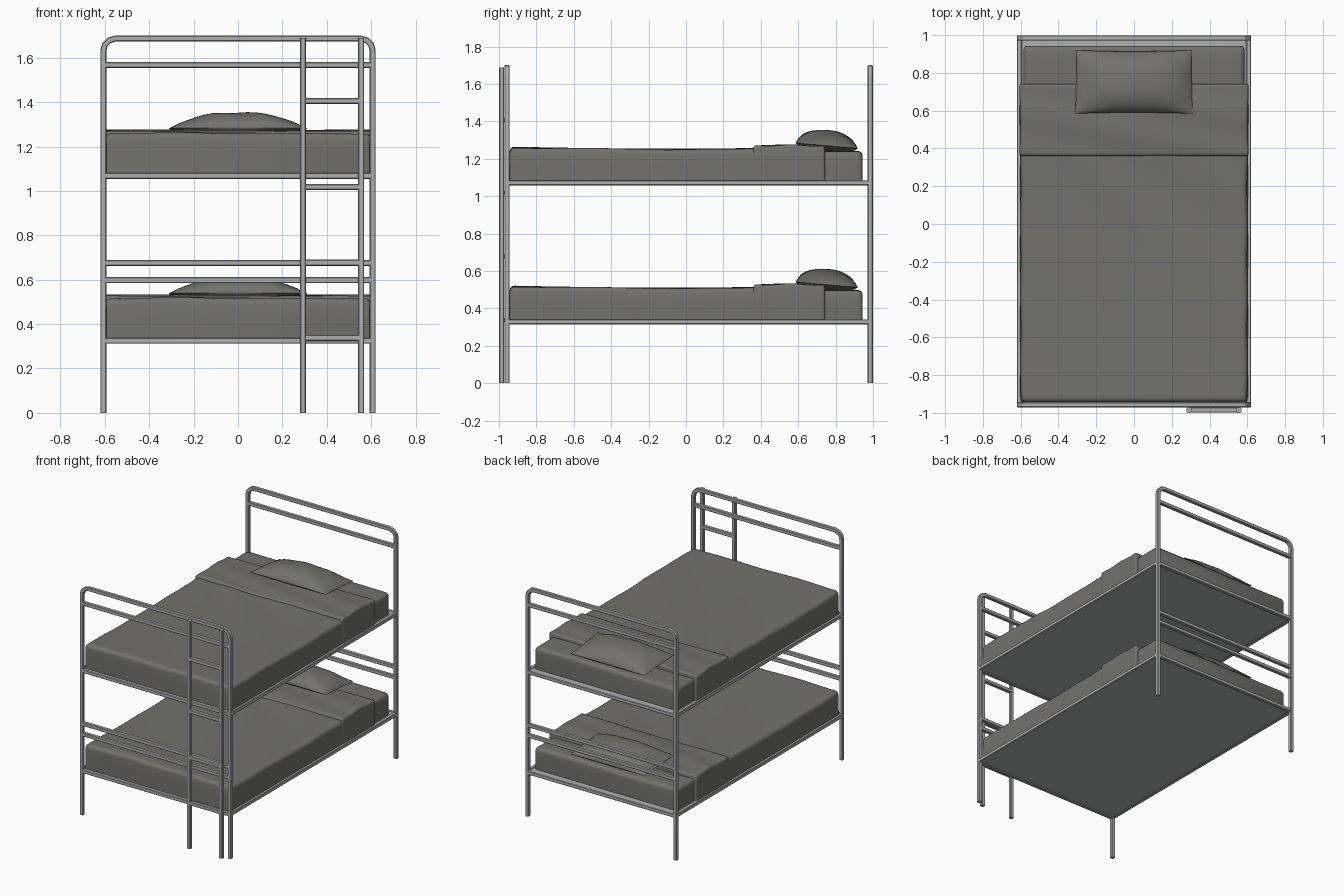
import bpy, bmesh, math
from mathutils import Vector

if "Cube" in bpy.data.objects:
    bpy.data.objects.remove(bpy.data.objects["Cube"])


def material(name, rgb):
    m = bpy.data.materials.new(name)
    m.diffuse_color = (*rgb, 1)
    m.use_nodes = True
    m.node_tree.nodes["Principled BSDF"].inputs["Base Color"].default_value = m.diffuse_color
    return m


METAL = material("light grey metal", (0.43, 0.43, 0.43))
CLOTH = material("warm grey bedding", (0.168, 0.166, 0.153))
BASE = material("grey base panel", (0.42, 0.44, 0.43))
R = 0.0135          # half width of the square tube
DROP = 0.743        # height between the two bunks
FRONT, BACK, SIDE = -0.957, 0.985, 0.607


def finish(ob, mat, angle=40):
    ob.data.materials.append(mat)
    bpy.ops.object.select_all(action='DESELECT')
    ob.select_set(True)
    bpy.context.view_layer.objects.active = ob
    bpy.ops.object.shade_smooth_by_angle(angle=math.radians(angle))


def mesh_object(name, bm, mat, angle=40):
    bmesh.ops.recalc_face_normals(bm, faces=bm.faces)
    me = bpy.data.meshes.new(name)
    bm.to_mesh(me)
    bm.free()
    ob = bpy.data.objects.new(name, me)
    bpy.context.collection.objects.link(ob)
    finish(ob, mat, angle)


def tube(name, pts):
    """Square tube with chamfered corners swept along a planar path."""
    pts = [Vector(p) for p in pts]
    dirs = [(b - a).normalized() for a, b in zip(pts, pts[1:])]
    side = Vector((0, 1, 0)) if abs(dirs[0].y) < 0.5 else Vector((1, 0, 0))
    c = R * 0.72
    prof = [(R, c), (c, R), (-c, R), (-R, c), (-R, -c), (-c, -R), (c, -R), (R, -c)]
    bm = bmesh.new()
    rings = []
    for i, p in enumerate(pts):
        a, b = dirs[max(i - 1, 0)], dirs[min(i, len(dirs) - 1)]
        t = (a + b).normalized()
        n = t.cross(side) / t.dot(a)
        rings.append([bm.verts.new(p + side * u + n * v) for u, v in prof])
    for a, b in zip(rings, rings[1:]):
        for i in range(8):
            j = (i + 1) % 8
            bm.faces.new((a[i], a[j], b[j], b[i]))
    bm.faces.new(rings[0])
    bm.faces.new(rings[-1])
    mesh_object(name, bm, METAL, 30)


def soft_box(name, w, y0, y1, z0, top, r=0.025, ny=40, nx=30, waves=0.0):
    """Rounded slab lofted along y; top(x, y) gives the upper surface."""
    inset = [(r * (1 - math.cos(a)), r * (1 - math.sin(a)))
             for a in (0, math.pi / 6, math.pi / 3, math.pi / 2)]
    stations = [(y0 + a, b) for a, b in inset]
    stations += [(y0 + r + (y1 - y0 - 2 * r) * i / ny, 0) for i in range(1, ny)]
    stations += [(y1 - a, b) for a, b in reversed(inset)]
    bm = bmesh.new()
    rings = []
    for y, d in stations:
        half = w - d * 0.6
        prof = [(-half, z0, 0), (-half, None, 0.5)]
        prof += [(-half + a, None, 1 - b / r) for a, b in inset]
        prof += [(-half + r + 2 * (half - r) * i / nx, None, 1) for i in range(1, nx)]
        prof += [(half - a, None, 1 - b / r) for a, b in reversed(inset)]
        prof += [(half, None, 0.5), (half, z0, 0)]
        ring = []
        for k, (x, z, t) in enumerate(prof):
            if z is None:
                h = top(x, y) - d
                z = (z0 + h) / 2 if k in (1, len(prof) - 2) else h - r * (1 - t)
                x -= math.copysign(waves * (1 + math.sin(y * 17 + z * 9)), x) * (t < 0.9)
            ring.append(bm.verts.new((x, y, z)))
        rings.append(ring)
    for a, b in zip(rings, rings[1:]):
        for i in range(len(a)):
            j = (i + 1) % len(a)
            bm.faces.new((a[i], a[j], b[j], b[i]))
    bm.faces.new(rings[0])
    bm.faces.new(rings[-1])
    mesh_object(name, bm, CLOTH)


def pillow(name, dz):
    n = 24
    bm = bmesh.new()

    def sheet(sign, height):
        g = []
        for j in range(n + 1):
            v = -math.cos(math.pi * j / n)
            row = []
            for i in range(n + 1):
                u = -math.cos(math.pi * i / n)
                puff = (1 - abs(u) ** 2.4) ** 0.8 * (1 - abs(v) ** 2.5) ** 0.65
                x = u * (0.312 - 0.006 * (1 - v * v) - 0.008 * (v > 0) * v)
                y = 0.752 + v * (0.168 - 0.006 * (1 - u * u))
                z = 1.270 - 0.014 * v + dz + sign * height * puff
                z += sign * 0.003 * puff * math.sin(9 * u + 4 * v)
                row.append(bm.verts.new((x, y, z)))
            g.append(row)
        for j in range(n):
            for i in range(n):
                bm.faces.new((g[j][i], g[j][i + 1], g[j + 1][i + 1], g[j + 1][i]))
    sheet(1, 0.082)
    sheet(-1, 0.035)
    bmesh.ops.remove_doubles(bm, verts=bm.verts, dist=0.0002)
    mesh_object(name, bm, CLOTH)


# End frames: bent hoop plus cross rails
for label, y in (("front", FRONT), ("back", BACK)):
    c, top = 0.055, 1.70 - R
    arc = [(SIDE - c + c * math.cos(a), y, top - c + c * math.sin(a))
           for a in [math.pi / 2 * i / 3 for i in range(4)]]
    hoop = [(SIDE, y, 0)] + arc + [(-x, yy, z) for x, yy, z in reversed(arc)] + [(-SIDE, y, 0)]
    tube(label + "_hoop", hoop)
    for i, z in enumerate((1.567, 1.068, 0.675, 0.598, 1.068 - DROP)):
        tube(f"{label}_rail_{i}", [(-SIDE + 0.01, y, z), (SIDE - 0.01, y, z)])

# Ladder on the front
LY = FRONT - 0.029
for label, x in (("left", 0.2925), ("right", 0.555)):
    tube(f"ladder_{label}_post", [(x, LY, 0), (x, LY, 1.688)])
for i, z in enumerate((1.405, 1.018, 0.677, 0.338)):
    tube(f"ladder_rung_{i}", [(0.2925, LY + 0.001, z), (0.555, LY + 0.001, z)])


# Cloth surfaces with gentle creases
def mattress_top(x, y):
    return 1.24 + 0.002 * math.sin(6 * x)


def blanket_top(x, y):
    fan = math.atan2(x + 0.75, 0.75 - y)           # creases fan from one corner
    crease = 0.004 * math.sin(17 * fan) * math.sin(3 * x + 2 * y + 1)
    return 1.25 + 0.012 * y * y + 0.008 * max(0, y) + crease


def fold_top(x, y):
    return 1.267 + 0.006 * math.sin((y - 0.36) * 8) + 0.003 * math.sin(30 * y + 6 * x)


# Two bunks
for label, dz in (("upper", 0), ("lower", -DROP)):
    for side, x in (("left", -SIDE), ("right", SIDE)):
        tube(f"{label}_{side}_side_rail",
             [(x, FRONT + 0.01, 1.071 + dz), (x, BACK - 0.01, 1.071 + dz)])
    bm = bmesh.new()
    bmesh.ops.create_cube(bm, size=1)
    for v in bm.verts:
        v.co = Vector((v.co.x * 1.2, v.co.y * (BACK - FRONT) + (BACK + FRONT) / 2,
                       v.co.z * 0.018 + 1.071 + dz))
    mesh_object(label + "_base_panel", bm, BASE)
    z0 = 1.08 + dz
    soft_box(label + "_mattress", 0.585, -0.93, 0.943, z0,
             lambda x, y: mattress_top(x, y) + dz)
    soft_box(label + "_blanket", 0.603, -0.943, 0.70, z0,
             lambda x, y: blanket_top(x, y) + dz, waves=0.002, ny=60, nx=44)
    soft_box(label + "_folded_cover", 0.606, 0.36, 0.742, z0 + 0.003,
             lambda x, y: fold_top(x, y) + dz, r=0.014, ny=24, waves=0.002)
    pillow(label + "_pillow", dz)
